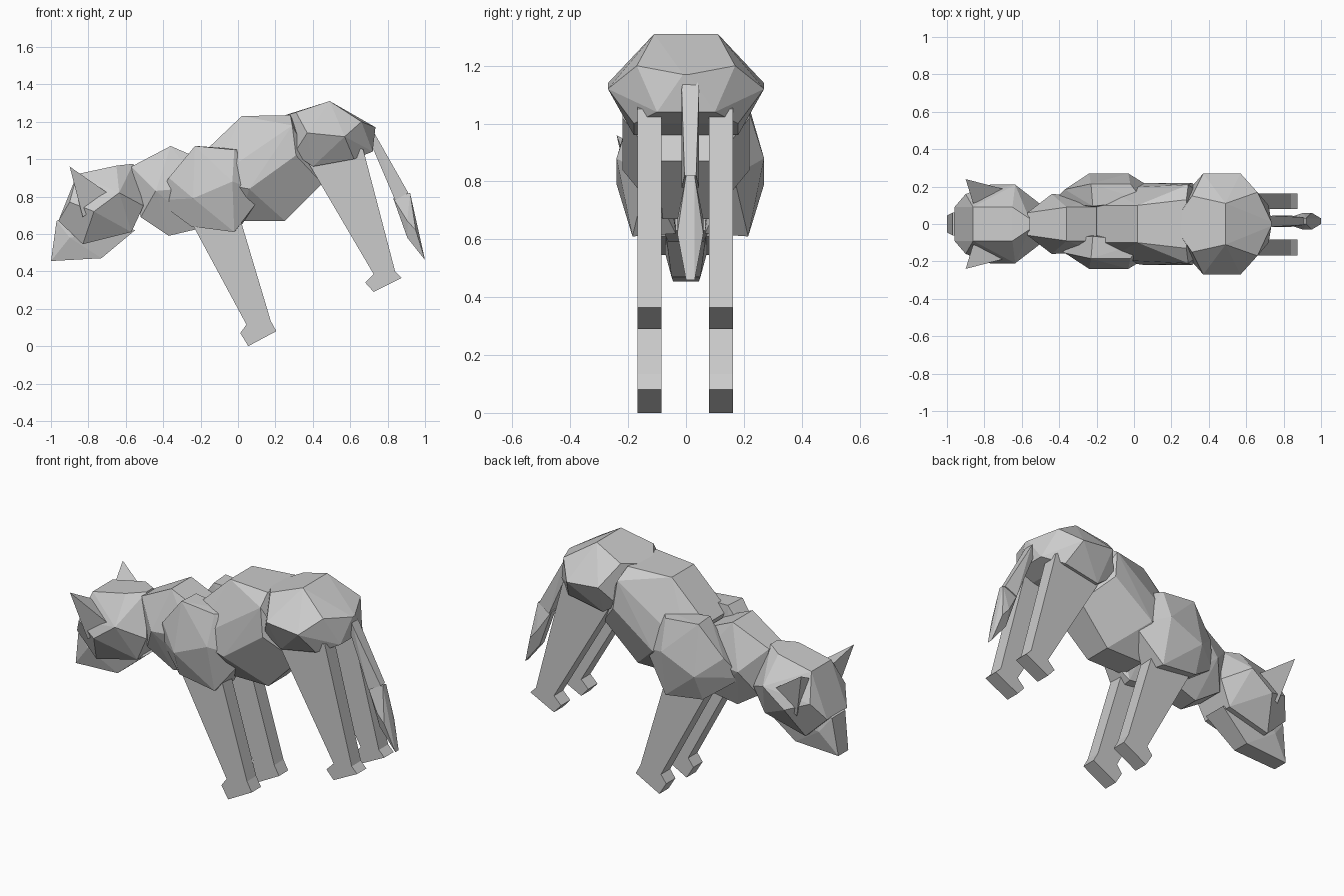
import bpy
import bmesh
from math import radians

cube = bpy.data.objects.get("Cube")
if cube:
    bpy.data.objects.remove(cube, do_unlink=True)

# One plain grey for the whole animal
grey = bpy.data.materials.new("plain_grey")
grey.use_nodes = True
tone = (0.6, 0.6, 0.6, 1)
grey.diffuse_color = tone
bsdf = next(n for n in grey.node_tree.nodes if n.type == 'BSDF_PRINCIPLED')
bsdf.inputs["Base Color"].default_value = tone
bsdf.inputs["Roughness"].default_value = 0.9


def finish(name, bm):
    """Turn a bmesh into a flat shaded object."""
    bmesh.ops.recalc_face_normals(bm, faces=bm.faces[:])
    mesh = bpy.data.meshes.new(name)
    bm.to_mesh(mesh)
    bm.free()
    mesh.materials.append(grey)
    obj = bpy.data.objects.new(name, mesh)
    bpy.context.scene.collection.objects.link(obj)
    return obj


def facet_block(name, points):
    """Wrap a few corner points in a faceted convex block."""
    bm = bmesh.new()
    verts = [bm.verts.new(p) for p in points]
    bmesh.ops.convex_hull(bm, input=verts)
    loose = [v for v in bm.verts if not v.link_faces]
    bmesh.ops.delete(bm, geom=loose, context='VERTS')
    bmesh.ops.dissolve_limit(bm, angle_limit=radians(4),
                             verts=bm.verts[:], edges=bm.edges[:])
    return finish(name, bm)


def mirrored(half, centre=0.0):
    """Corners given as (x, half width, z), repeated on both sides."""
    return [(x, centre + side * w, z) for x, w, z in half for side in (-1, 1)]


def slab(name, profile, y0, y1):
    """Extrude a side profile across the body."""
    bm = bmesh.new()
    face = bm.faces.new([bm.verts.new((x, y0, z)) for x, z in profile])
    moved = bmesh.ops.extrude_face_region(bm, geom=[face])["geom"]
    for v in moved:
        if isinstance(v, bmesh.types.BMVert):
            v.co.y = y1
    return finish(name, bm)


# Body blocks from rump to neck
facet_block("hips", mirrored([
    (0.49, 0.11, 1.31), (0.22, 0.02, 1.225), (0.31, 0.15, 1.25),
    (0.37, 0.27, 1.14), (0.57, 0.27, 1.12), (0.66, 0.17, 1.2),
    (0.735, 0.01, 1.17), (0.72, 0.1, 1.04), (0.62, 0.18, 1.0),
    (0.4, 0.18, 0.96), (0.3, 0.19, 1.03)]))

facet_block("belly", mirrored([
    (0.02, 0.1, 1.23), (0.28, 0.13, 1.235), (0.29, 0.21, 1.18),
    (0.31, 0.22, 1.02), (0.06, 0.22, 0.84), (0.45, 0.1, 0.87),
    (0.25, 0.08, 0.67), (0.01, 0.08, 0.67), (-0.2, 0.1, 1.02),
    (-0.15, 0.19, 0.88)]))

facet_block("neck", mirrored([
    (-0.36, 0.09, 1.07), (-0.2, 0.09, 1.0), (-0.57, 0.06, 0.96),
    (-0.44, 0.16, 0.83), (-0.2, 0.15, 0.85), (-0.52, 0.08, 0.69),
    (-0.37, 0.06, 0.59), (-0.2, 0.08, 0.63)]))

# Shoulders, one block on each side
shoulder = [
    (-0.23, 0.2, 1.07), (-0.02, 0.2, 1.05), (-0.03, 0.255, 0.88),
    (-0.24, 0.255, 0.79), (-0.37, 0.17, 0.9), (-0.02, 0.2, 0.61),
    (-0.25, 0.19, 0.64), (-0.22, 0.08, 1.07), (0.05, 0.11, 1.05),
    (0.14, 0.15, 0.82), (0.02, 0.15, 0.67), (-0.44, 0.1, 0.78),
    (0.0, 0.05, 0.62), (-0.25, 0.05, 0.65)]

# Ears are slim pyramids leaning outwards
ear = [(-0.9, 0.24, 0.96), (-0.67, 0.18, 0.8),
       (-0.83, 0.18, 0.69), (-0.86, 0.11, 0.89)]

for label, side in (("near", -1), ("far", 1)):
    shift = 0.015
    facet_block(label + "_shoulder",
                [(x, side * y + shift, z) for x, y, z in shoulder])
    facet_block(label + "_ear", [(x, side * y, z) for x, y, z in ear])

# Head and muzzle
facet_block("head", mirrored([
    (-0.86, 0.09, 0.92), (-0.65, 0.09, 0.965), (-0.56, 0.03, 0.975),
    (-0.635, 0.21, 0.82), (-0.77, 0.21, 0.72), (-0.505, 0.11, 0.75),
    (-0.57, 0.1, 0.61), (-0.83, 0.1, 0.545), (-0.96, 0.09, 0.67),
    (-0.9, 0.16, 0.77)]))

facet_block("muzzle", mirrored([
    (-1.0, 0.045, 0.455), (-0.73, 0.05, 0.47), (-0.97, 0.06, 0.67),
    (-0.9, 0.08, 0.58), (-0.55, 0.07, 0.62), (-0.85, 0.07, 0.7)]))

# Legs with small stepped paws
fore_leg = [(-0.27, 0.7), (0.045, 0.115), (0.012, 0.07), (0.055, 0.0),
            (0.205, 0.08), (0.175, 0.135), (0.0, 0.72)]
hind_leg = [(0.37, 0.99), (0.725, 0.385), (0.68, 0.34), (0.725, 0.29),
            (0.875, 0.365), (0.84, 0.4), (0.67, 1.05), (0.63, 1.07)]
for label, outer in (("near", -0.168), ("far", 0.163)):
    inner = outer + (0.084 if outer < 0 else -0.084)
    slab(label + "_fore_leg", fore_leg, outer, inner)
    slab(label + "_hind_leg", hind_leg, outer, inner)

# Tail in two tapering pieces
tail_offset = 0.015
facet_block("tail_base", mirrored([
    (0.71, 0.02, 1.17), (0.72, 0.02, 1.06), (0.74, 0.03, 1.12),
    (0.84, 0.03, 0.78), (0.91, 0.02, 0.82)], tail_offset))
facet_block("tail_tip", mirrored([
    (0.83, 0.02, 0.79), (0.92, 0.015, 0.82), (0.905, 0.045, 0.67),
    (0.95, 0.045, 0.62), (0.905, 0.02, 0.58), (1.0, 0.015, 0.46)],
    tail_offset))
